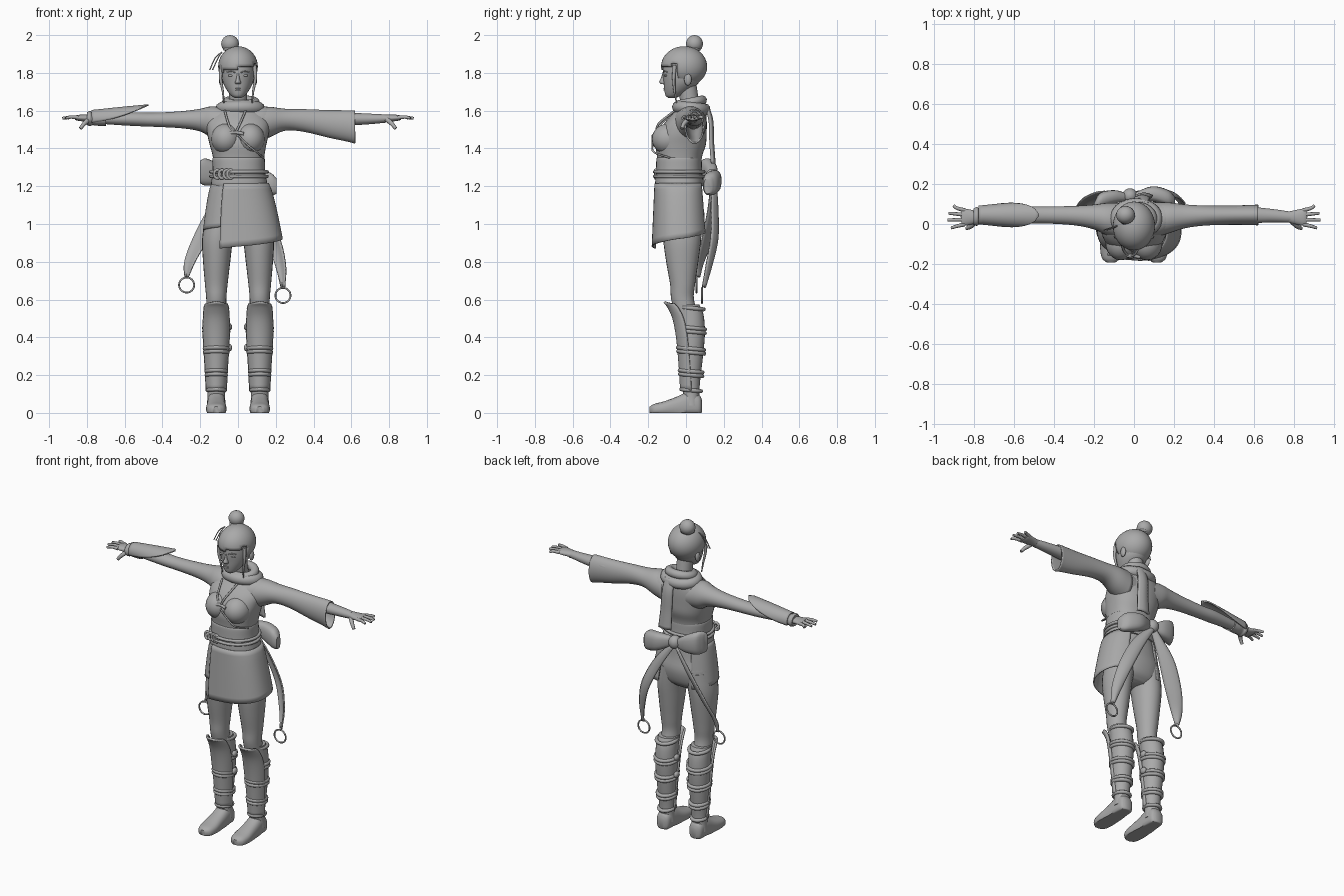
import bpy, bmesh, math
from mathutils import Vector, Matrix

grey = bpy.data.materials.new("plain_grey")
grey.diffuse_color = (0.4, 0.4, 0.4, 1)


def finish(name, bm):
    bmesh.ops.recalc_face_normals(bm, faces=bm.faces)
    me = bpy.data.meshes.new(name)
    bm.to_mesh(me)
    bm.free()
    me.materials.append(grey)
    ob = bpy.data.objects.new(name, me)
    bpy.context.collection.objects.link(ob)
    return ob


def spline(pts, s):
    """Smooth curve (Catmull-Rom) through tuples of any length."""
    P = [Vector(p) for p in pts]
    P = [P[0] * 2 - P[1]] + P + [P[-1] * 2 - P[-2]]
    out = []
    for i in range(1, len(P) - 2):
        a, b, c, d = P[i - 1:i + 3]
        for k in range(s):
            t = k / s
            out.append(0.5 * (2 * b + (c - a) * t + (2 * a - 5 * b + 4 * c - d) * t * t
                              + (3 * b - a - 3 * c + d) * t ** 3))
    return out + [P[-2]]


def loft(name, rings, axis='z', n=28, s=4, p=2.0, caps=True, thick=0):
    """Rings are (position on axis, centre 1, centre 2, radius 1, radius 2)."""
    bm = bmesh.new()
    rows = []
    for t, c1, c2, r1, r2 in spline(rings, s):
        row = []
        for k in range(n):
            a = 2 * math.pi * k / n
            ca, sa = math.cos(a), math.sin(a)
            u = c1 + r1 * math.copysign(abs(ca) ** (2 / p), ca)
            v = c2 + r2 * math.copysign(abs(sa) ** (2 / p), sa)
            row.append(bm.verts.new({'x': (t, u, v), 'y': (u, t, v), 'z': (u, v, t)}[axis]))
        rows.append(row)
    for r0, r1 in zip(rows, rows[1:]):
        for k in range(n):
            bm.faces.new((r0[k], r0[(k + 1) % n], r1[(k + 1) % n], r1[k]))
    if caps:
        bm.faces.new(rows[0])
        bm.faces.new(rows[-1])
    ob = finish(name, bm)
    if thick:
        ob.modifiers.new("thickness", 'SOLIDIFY').thickness = thick
    return ob


def panel(name, f, nu, nv, thick=0.01):
    """Thin sheet from a function of u, v in 0..1."""
    bm = bmesh.new()
    g = [[bm.verts.new(f(i / nu, j / nv)) for j in range(nv + 1)] for i in range(nu + 1)]
    for i in range(nu):
        for j in range(nv):
            bm.faces.new((g[i][j], g[i + 1][j], g[i + 1][j + 1], g[i][j + 1]))
    ob = finish(name, bm)
    m = ob.modifiers.new("thickness", 'SOLIDIFY')
    m.thickness, m.offset = thick, 0
    return ob


def ball(name, c, r, seg=24):
    bm = bmesh.new()
    bmesh.ops.create_uvsphere(bm, u_segments=seg, v_segments=seg // 2, radius=1)
    bm.transform(Matrix.Translation(c) @ Matrix.Diagonal((*r, 1)))
    return finish(name, bm)


def tube(name, pts, r, closed=False, taper=1.0):
    """Round cord through points."""
    P = [Vector(p) for p in pts] if closed else spline(pts, 4)
    cu = bpy.data.curves.new(name, 'CURVE')
    cu.dimensions, cu.bevel_depth, cu.bevel_resolution, cu.use_fill_caps = '3D', r, 3, True
    sp = cu.splines.new('POLY')
    sp.points.add(len(P) - 1)
    for i, (q, v) in enumerate(zip(sp.points, P)):
        q.co = (*v, 1)
        q.radius = 1 + (taper - 1) * i / len(P)
    sp.use_cyclic_u = closed
    cu.materials.append(grey)
    ob = bpy.data.objects.new(name, cu)
    bpy.context.collection.objects.link(ob)
    return ob


def hoop(name, c, rx, ry, r, tilt=0.0, upright=False):
    pts = []
    for k in range(40):
        a = 2 * math.pi * k / 40
        u, v = rx * math.cos(a), ry * math.sin(a)
        pts.append((c[0] + u, c[1] + (0 if upright else v), c[2] + (v if upright else v * tilt)))
    return tube(name, pts, r, True)


# --- head, face and hair
loft("head", [(1.668, 0, -.075, .018, .02), (1.68, 0, -.066, .037, .042), (1.71, 0, -.045, .06, .07),
              (1.75, 0, -.025, .08, .094), (1.80, 0, -.018, .088, .105), (1.86, 0, -.015, .086, .1),
              (1.91, 0, -.01, .06, .07), (1.925, 0, -.01, .02, .02)])
loft("neck", [(1.56, 0, .03, .06, .055), (1.64, 0, .02, .048, .05), (1.74, 0, .005, .048, .05)])
loft("nose", [(1.74, 0, -.119, .014, .012), (1.752, 0, -.122, .015, .02), (1.77, 0, -.12, .009, .014),
              (1.80, 0, -.115, .006, .009)], n=12)
for z, r in ((1.717, .019), (1.71, .017)):
    ball("lip", (0, -.108, z), (r, .011, .0055), 16)
for s in (-1, 1):
    ball("eye", (s * .037, -.106, 1.786), (.017, .011, .007), 16)
    tube("eyebrow", [(s * .015, -.121, 1.802), (s * .037, -.115, 1.809), (s * .058, -.1, 1.804)], .003)
    ball("ear", (s * .09, .01, 1.765), (.012, .02, .032), 16)
    tube("side_lock", [(s * .088, -.06, 1.84), (s * .092, -.065, 1.77), (s * .08, -.06, 1.70),
                       (s * .075, -.05, 1.64)], .011, taper=.25)
hair = ball("hair", (0, -.01, 1.833), (.105, .122, .108), 40)
bm = bmesh.new()
bm.from_mesh(hair.data)
# open the cap over the face, fringe sweeping to one side
bmesh.ops.delete(bm, geom=[f for f in bm.faces if f.calc_center_median().y < -.045
                 and f.calc_center_median().z < 1.825 + .2 * f.calc_center_median().x], context='FACES')
bm.to_mesh(hair.data)
bm.free()
hair.modifiers.new("thickness", 'SOLIDIFY').thickness = .012
ball("hair_bun", (-.042, .045, 1.954), (.047, .045, .046))
hoop("bun_tie", (-.036, .036, 1.925), .034, .034, .008)
for x in (-.15, -.135):
    tube("hairpin", [(-.085, -.01, 1.91), (x + .03, -.02, 1.88), (x, -.03, 1.815)], .003)

# --- torso and sash
torso = loft("torso", [(1.18, .005, -.035, .145, .115), (1.30, .003, -.035, .134, .115),
                       (1.36, .003, -.034, .137, .12), (1.42, 0, -.028, .15, .133),
                       (1.48, 0, -.018, .163, .127), (1.54, 0, 0, .165, .11),
                       (1.59, 0, .02, .13, .085), (1.63, 0, .03, .07, .06)], p=2.3, n=40)
for s in (-1, 1):
    ball("bust", (s * .065, -.093, 1.45), (.078, .088, .082))
loft("sash", [(1.20, .008, -.035, .15, .125), (1.22, .006, -.036, .148, .127), (1.28, .005, -.037, .139, .122),
              (1.34, .003, -.037, .139, .12), (1.352, .003, -.037, .135, .116)], p=2.3, n=40)
for z in (1.252, 1.276):
    hoop("belt_cord", (.005, -.036, z), .149, .13, .009)
for x in (-.11, -.085, -.06, -.04):
    hoop("belt_knot", (x, -.15 - .15 * (x + .11), 1.264), .016, .022, .008, upright=True)
# wrap edge and chest cords laid on the body
bpy.context.view_layer.update()


def on_chest(x, z):
    return (x, -.178 + .35 * max(0, z - 1.47) + .9 * max(0, abs(x) - .09), z)


tube("wrap_edge", [on_chest(.0, 1.47), on_chest(.05, 1.42), on_chest(.1, 1.38), (.135, -.085, 1.35)], .005)
tube("chest_cord", [(-.07, -.06, 1.60), (-.05, -.133, 1.53), (-.02, -.155, 1.48), (.01, -.145, 1.53),
                    (.04, -.06, 1.60)], .006)
tube("chest_knot", [(-.06, -.165, 1.475), (-.02, -.158, 1.485), (.03, -.165, 1.478)], .009)

# --- scarf
hoop("scarf_lower", (.012, .028, 1.612), .097, .068, .034, -.1)
hoop("scarf_upper", (.015, .025, 1.643), .075, .06, .026, .2)


def ribbon(name, pts, widths, side, thick=.008):
    rows = spline([(*p, w) for p, w in zip(pts, widths)], 6)
    side = Vector(side).normalized()

    def f(u, v):
        r = rows[round(u * (len(rows) - 1))]
        return r.xyz + side * (v - .5) * r.w + Vector((0, .012 * math.sin(math.pi * v), 0))
    return panel(name, f, len(rows) - 1, 6, thick)


ribbon("scarf_tail", [(.04, .1, 1.63), (.04, .125, 1.55), (.045, .13, 1.43), (.05, .138, 1.32)],
       [.06, .07, .075, .085], (1, 0, 0), .014)

# --- hips and wrapped skirt
loft("hips", [(.92, 0, -.02, .13, .06), (.96, 0, -.02, .16, .1), (1.04, 0, -.02, .172, .118),
              (1.12, 0, -.03, .16, .115), (1.21, .005, -.035, .143, .112)], n=32, p=2.3)


def skirt(a0, a1, low0, low1, grow):
    def f(u, v):
        a = math.radians(a0 + (a1 - a0) * u)
        z = 1.215 + (low0 + (low1 - low0) * u - 1.215) * v
        t = (1.215 - z) / .32
        rx = .15 + .066 * min(t, 1.1) ** .7 + grow
        ry = .125 + .02 * t + grow
        c, s = math.cos(a), math.sin(a)
        return (.006 + .013 * t + rx * math.copysign(abs(c) ** .85, c),
                -.035 + .006 * t + ry * math.copysign(abs(s) ** .85, s), z)
    return f


panel("skirt_front", skirt(-118, 62, .87, .95, .003), 40, 10, .008)
panel("skirt_side", skirt(-100, -238, .99, .95, -.008), 30, 10, .008)

# --- bow, tails and rings at the back
loft("bow_left", [(-.2, .085, 1.275, .02, .06), (-.17, .115, 1.275, .04, .072), (-.1, .135, 1.262, .034, .055),
                  (-.04, .135, 1.25, .02, .028)], axis='x', n=20, p=2.6)
loft("bow_right", [(.205, .115, 1.2, .02, .04), (.17, .13, 1.212, .04, .06), (.09, .15, 1.23, .038, .055),
                   (0, .135, 1.25, .02, .028)], axis='x', n=20, p=2.6)
ball("bow_knot", (-.02, .14, 1.25), (.038, .038, .042))
ribbon("tail_left", [(-.03, .14, 1.23), (-.12, .14, 1.08), (-.2, .11, .92), (-.255, .075, .8), (-.272, .06, .72)],
       [.04, .1, .105, .07, .02], (1, -.5, .25))
ribbon("tail_right", [(-.01, .145, 1.23), (.09, .15, 1.1), (.18, .15, .93), (.225, .12, .78), (.238, .09, .665)],
       [.04, .075, .08, .06, .02], (1, -.5, .2))
hoop("ring_left", (-.272, .055, .677), .04, .04, .005, upright=True)
hoop("ring_right", (.238, .085, .622), .04, .04, .005, upright=True)

# --- legs, boots and shin guards
for s in (-1, 1):
    x = s * .115
    loft("leg", [(1.04, s * .085, -.015, .085, .1), (.92, s * .108, -.02, .082, .1), (.8, s * .113, -.02, .072, .085),
                 (.68, x, -.018, .06, .066), (.6, x, -.018, .053, .06), (.5, x, .01, .055, .06)], n=24)
    loft("boot_shaft", [(.04, x, .03, .05, .045), (.1, x, .028, .046, .043), (.17, x, .025, .05, .05),
                        (.3, x, .028, .06, .062), (.42, x, .03, .065, .07), (.52, x, .025, .063, .068),
                        (.575, x, .008, .06, .062)], n=24)
    for z, r in ((.555, .064), (.45, .071), (.43, .07), (.34, .067), (.32, .066), (.22, .058), (.2, .057), (.12, .05)):
        hoop("boot_strap", (x, .027, z), r - .006, r + .002, .011, -.1)
    for z in (.455, .345):
        ball("buckle", (x - s * .07, .03, z), (.014, .024, .02), 12)
    foot = loft("foot", [(.086, x, .035, .02, .03), (.07, x, .04, .042, .055), (.02, x, .045, .047, .07),
                         (-.05, x, .03, .05, .055), (-.12, x, .02, .054, .04), (-.17, x, .015, .045, .032),
                         (-.192, x, .015, .022, .018)], axis='y', n=24, p=2.5)
    for v in foot.data.vertices:
        v.co.z = max(v.co.z, 0)

    prof = spline([(.115, -.025, .05), (.25, -.033, .057), (.4, -.047, .066), (.5, -.066, .066),
                   (.56, -.093, .062), (.588, -.115, .055)], 4)

    def guard(u, v):
        z, y, w = prof[round(u * (len(prof) - 1))]
        a = (v - .5) * 2.6
        return (x + w * math.sin(a) / math.sin(1.3), y + .075 * (1 - math.cos(a)), z - .02 * abs(v - .5) * u)
    panel("shin_guard", guard, len(prof) - 1, 14, .012)

# --- arms and hands
for s in (-1, 1):
    loft("arm", [(s * .07, .015, 1.53, .09, .085), (s * .14, .025, 1.54, .08, .083), (s * .2, .035, 1.55, .062, .06),
                 (s * .3, .042, 1.552, .048, .045), (s * .45, .045, 1.552, .042, .037),
                 (s * .55, .045, 1.555, .043, .036), (s * .68, .042, 1.556, .034, .029),
                 (s * .78, .035, 1.558, .027, .022)], axis='x', n=24)
    loft("palm", [(s * .765, .035, 1.558, .026, .021), (s * .8, .034, 1.56, .034, .019),
                  (s * .845, .034, 1.562, .043, .016), (s * .862, .034, 1.562, .04, .011)], axis='x', n=20)
    for y, d, end in ((-.002, -.018, .912), (.022, -.002, .93), (.046, .008, .925), (.068, .024, .9)):
        tube("finger", [(s * .845, y, 1.563), (s * .885, y + d * .5, 1.566), (s * end, y + d, 1.56)], .0105, taper=.65)
    tube("thumb", [(s * .79, .012, 1.553), (s * .815, -.012, 1.53), (s * .835, -.022, 1.505)], .014, taper=.6)

# wide sleeve on one arm
loft("wide_sleeve", [(.1, .02, 1.525, .088, .092), (.17, .03, 1.54, .078, .08), (.25, .038, 1.552, .06, .058),
                     (.35, .042, 1.548, .05, .06), (.48, .044, 1.53, .048, .073), (.58, .045, 1.519, .05, .083),
                     (.62, .045, 1.513, .052, .088)], axis='x', n=28, caps=False, thick=.008)


# pointed forearm guard and wrist wraps on the other
def forearm_guard(u, v):
    a = (v - .5) * 2 * (2.0 * (1 - u) ** .6 + .05)
    r = .043 + .008 * math.sin(math.pi * u) + .03 * u * u
    return (-.775 + .3 * u, .045 + r * math.sin(a), 1.557 + r * math.cos(a))


panel("forearm_guard", forearm_guard, 16, 16, .008)
loft("wrist_wrap", [(-.8, .036, 1.558, .04, .034), (-.785, .038, 1.558, .047, .04), (-.77, .038, 1.557, .04, .034),
                    (-.74, .04, 1.556, .042, .036), (-.70, .042, 1.556, .042, .036)], axis='x', n=20)

# --- smooth shading with sharp edges kept
bpy.ops.object.select_all(action='DESELECT')
for ob in bpy.context.scene.objects:
    if ob.type == 'MESH':
        ob.select_set(True)
bpy.context.view_layer.objects.active = torso
bpy.ops.object.shade_smooth_by_angle(angle=math.radians(50))
